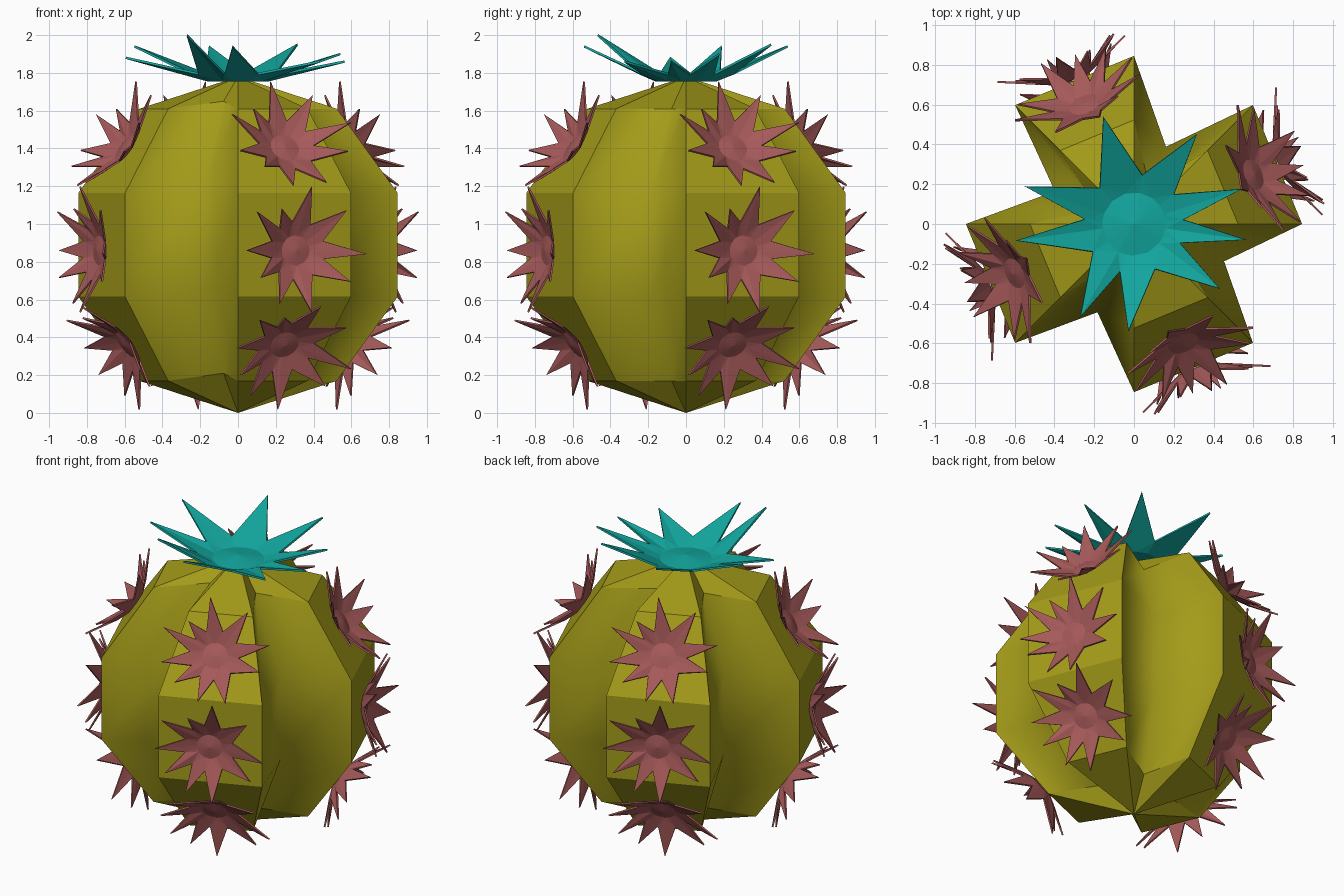
import bpy, math
from mathutils import Vector, Matrix

if "Cube" in bpy.data.objects:
    bpy.data.objects.remove(bpy.data.objects["Cube"])


def make(name, verts, faces, color, smooth=()):
    me = bpy.data.meshes.new(name)
    me.from_pydata(verts, [], faces)
    me.update()
    for i in smooth:
        me.polygons[i].use_smooth = True
    ob = bpy.data.objects.new(name, me)
    bpy.context.collection.objects.link(ob)
    mat = bpy.data.materials.get(color[0]) or bpy.data.materials.new(color[0])
    mat.diffuse_color = (*color[1], 1)
    mat.use_nodes = True
    mat.node_tree.nodes["Principled BSDF"].inputs["Base Color"].default_value = mat.diffuse_color
    me.materials.append(mat)
    return ob


def polar(r, deg, z):
    a = math.radians(deg)
    return Vector((r * math.cos(a), r * math.sin(a), z))


OLIVE = ("olive", (0.37, 0.33, 0.01))
PINK = ("pink", (0.38, 0.10, 0.10))
TEAL = ("teal", (0.006, 0.38, 0.34))

# Cactus body: faceted ball, four wide ribs and a deep groove between each pair
RINGS = [(0.523, 0.17), (0.845, 0.615), (0.845, 1.165), (0.523, 1.61)]
GROOVE_R = [0.42, 0.43, 0.48, 0.49]
GROOVE_DZ = [0, 0, 0.04, 0]
verts, faces, smooth = [], [], []
for k, (r, z) in enumerate(RINGS):
    for i in range(4):
        groove = GROOVE_R[i] if k in (1, 2) else 0.2
        verts += [polar(r, 90 * i, z), polar(r, 90 * i + 45, z),
                  polar(groove, 90 * i + 67.5, z + GROOVE_DZ[i])]
verts += [Vector((0, 0, 0)), Vector((0, 0, 1.78))]
for j in range(12):
    n = (j + 1) % 12
    faces += [(n, j, 48), (36 + j, 36 + n, 49)]
    for k in range(3):
        if j % 3:
            smooth.append(len(faces))
        faces.append((12 * k + j, 12 * k + n, 12 * k + 12 + n, 12 * k + 12 + j))
make("cactus_body", verts, faces, OLIVE, smooth)


# Spiky star: centre, base ring, notches and raised tips
def star(name, tips, inner, notch, rise, color, matrix, thick):
    n = len(tips)
    vs = [Vector((0, 0, inner * 0.15))]
    fs = []
    for i, (deg, r, h) in enumerate(tips):
        nxt = tips[(i + 1) % n][0]
        if nxt < deg:
            nxt += 360
        mid = (deg + nxt) / 2
        vs += [polar(inner, deg, 0), polar(r, deg, h),
               polar(inner, mid, 0), polar(notch, mid, rise)]
    for i in range(n):
        a = 1 + 4 * i
        p = 1 + 4 * ((i - 1) % n)
        fs += [(0, a, a + 2), (0, p + 2, a),
               (a, a + 1, a + 3), (a, a + 3, a + 2),
               (a, p + 3, a + 1), (a, p + 2, p + 3)]
    ob = make(name, vs, fs, color)
    ob.matrix_world = matrix
    mod = ob.modifiers.new("thickness", "SOLIDIFY")
    mod.thickness = thick
    mod.offset = 0
    return ob


# Crown on top
crown_tips = [(18, 0.57, 0.14), (55, 0.55, 0.19), (106, 0.56, 0.18), (161, 0.58, 0.18),
              (188, 0.60, 0.12), (240, 0.54, 0.24), (267, 0.54, 0.18), (323, 0.54, 0.10),
              (352, 0.57, 0.10)]
star("crown", crown_tips, 0.16, 0.25, 0.035, TEAL, Matrix.Translation((0, 0, 1.76)), 0.012)

# Flowers: three per rib, lying on the rib facets
flower_tips = [(40, 0.33), (83, 0.34), (118, 0.25), (143, 0.34), (180, 0.32),
               (210, 0.29), (245, 0.31), (277, 0.33), (329, 0.32), (357, 0.36)]
flower_tips = [(d, r, 0.10 + 0.03 * (i % 2)) for i, (d, r) in enumerate(flower_tips)]
TIERS = [("lower", 0.63, 0.37, -34, -8), ("middle", 0.78, 0.86, 0, 0),
         ("upper", 0.635, 1.395, 34, 15)]
for i in range(4):
    ang = 22.5 + 90 * i
    right = polar(1, ang + 90, 0)
    for label, r, z, tilt, spin in TIERS:
        t = math.radians(tilt)
        nrm = polar(math.cos(t), ang, math.sin(t))
        up = nrm.cross(right)
        rot = Matrix((right, up, nrm)).transposed().to_4x4()
        pos = polar(r, ang, z) + nrm * 0.012
        m = Matrix.Translation(pos) @ rot @ Matrix.Rotation(math.radians(spin), 4, "Z")
        star(f"{label}_flower_{i + 1}", flower_tips, 0.08, 0.155, 0.03, PINK, m, 0.01)
